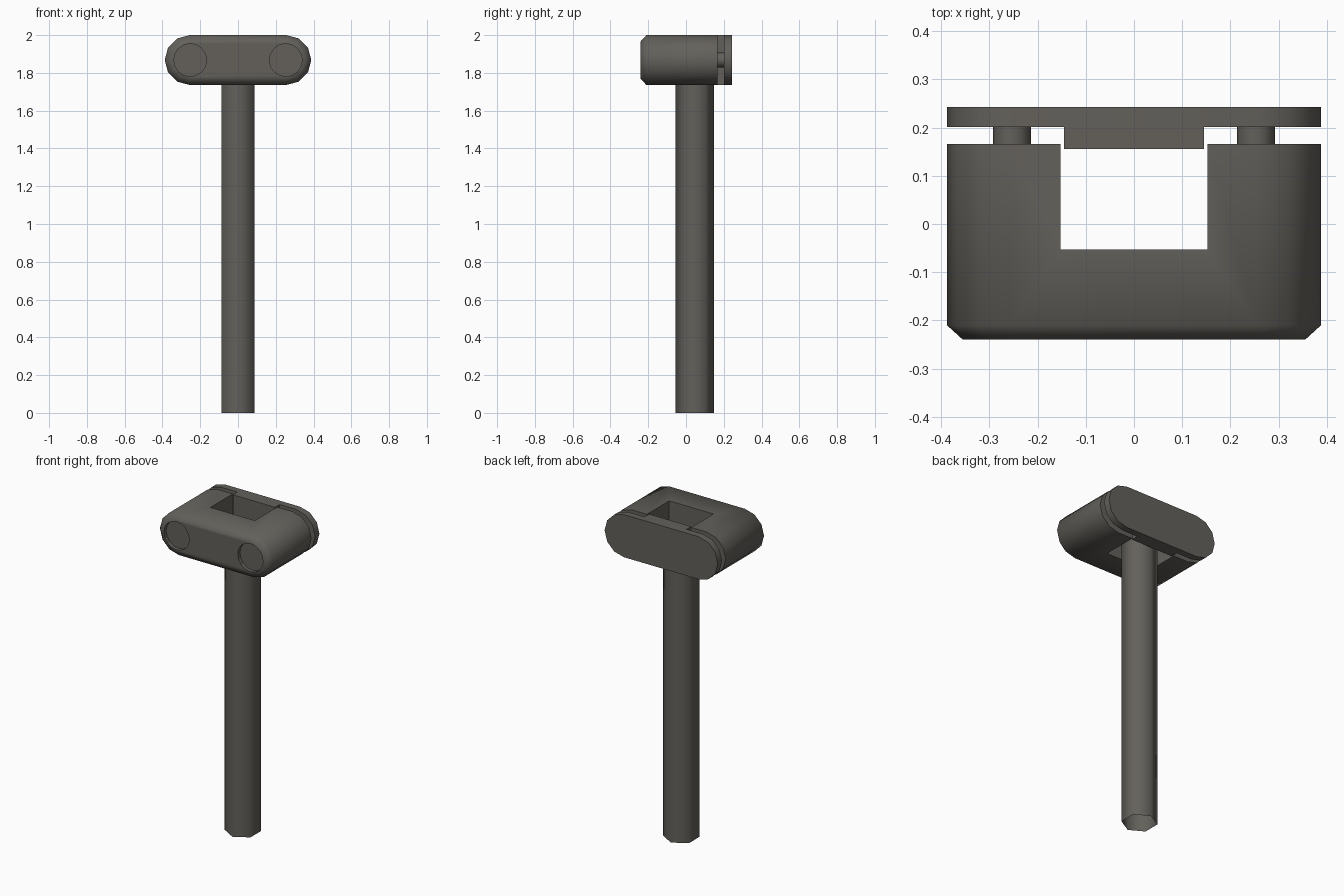
import bpy, bmesh, math

if "Cube" in bpy.data.objects:
    bpy.data.objects.remove(bpy.data.objects["Cube"])

steel = bpy.data.materials.new("dark warm grey")
steel.diffuse_color = (0.125, 0.118, 0.105, 1)
steel.use_nodes = True
steel.node_tree.nodes["Principled BSDF"].inputs["Base Color"].default_value = steel.diffuse_color

CZ, R, CX = 1.868, 0.132, 0.256      # head centre height, end radius, end centre


def finish(bm, name, smooth=None, helper=False):
    bmesh.ops.recalc_face_normals(bm, faces=bm.faces)
    me = bpy.data.meshes.new(name)
    bm.to_mesh(me)
    bm.free()
    me.materials.append(steel)
    ob = bpy.data.objects.new(name, me)
    bpy.context.collection.objects.link(ob)
    if smooth:
        bpy.ops.object.select_all(action='DESELECT')
        ob.select_set(True)
        bpy.context.view_layer.objects.active = ob
        bpy.ops.object.shade_smooth_by_angle(angle=math.radians(smooth))
    if helper:
        ob.hide_render = True
        ob.hide_viewport = True
    return ob


def loft(rings, caps=True):
    bm = bmesh.new()
    loops = [[bm.verts.new(p) for p in ring] for ring in rings]
    n = len(loops[0])
    for a, b in zip(loops, loops[1:]):
        for i in range(n):
            bm.faces.new((a[i], a[(i + 1) % n], b[(i + 1) % n], b[i]))
    if caps:
        bm.faces.new(loops[0])
        bm.faces.new(loops[-1])
    return bm


def stadium(y, r):
    """Rounded bar outline in the xz plane, 30 degree steps."""
    pts = []
    for sx, start in ((1, -90), (-1, 90)):
        for k in range(7):
            a = math.radians(start + 30 * k)
            pts.append((sx * CX + r * math.cos(a), y, CZ + r * math.sin(a)))
    return pts


def disc(x, y, r, n=16):
    return [(x + r * math.cos(2 * math.pi * i / n), y,
             CZ + r * math.sin(2 * math.pi * i / n)) for i in range(n)]


def box(x0, x1, y0, y1, z0, z1):
    return loft([[(x0, y0, z), (x1, y0, z), (x1, y1, z), (x0, y1, z)]
                 for z in (z0, z1)])


def cut(ob, cutter):
    m = ob.modifiers.new("cut", 'BOOLEAN')
    m.operation = 'DIFFERENCE'
    m.solver = 'EXACT'
    m.object = cutter


# Clamp head with chamfered front
head = finish(loft([stadium(-0.24, R - 0.033), stadium(-0.21, R),
                    stadium(0.166, R)]), "clamp_head", 50)

# Square slot through the head, open to the rear
cut(head, finish(box(-0.152, 0.152, -0.053, 0.3, 1.6, 2.1), "slot_cutter", helper=True))

for side, sx in (("left", -1), ("right", 1)):
    # Shallow round recess in the front
    cut(head, finish(loft([disc(sx * 0.253, -0.3, 0.087), disc(sx * 0.253, -0.218, 0.087)]),
                     side + "_recess_cutter", helper=True))
    # Bolt bridging the gap to the rear plate
    finish(loft([disc(sx * 0.253, y, 0.039, 12) for y in (0.16, 0.205)]),
           side + "_bolt", 40)

# Rear plate and the tab that closes the slot
finish(loft([stadium(0.201, R), stadium(0.243, R)]), "rear_plate", 40)
finish(box(-0.145, 0.145, 0.156, 0.203, CZ - R, CZ + R), "plate_tab")

# Open hexagonal tube shaft
finish(loft([[(0.102 * math.sin(math.pi * i / 3), 0.047 + 0.102 * math.cos(math.pi * i / 3), z)
              for i in range(6)] for z in (0, 1.8)], caps=False), "shaft", 65)
